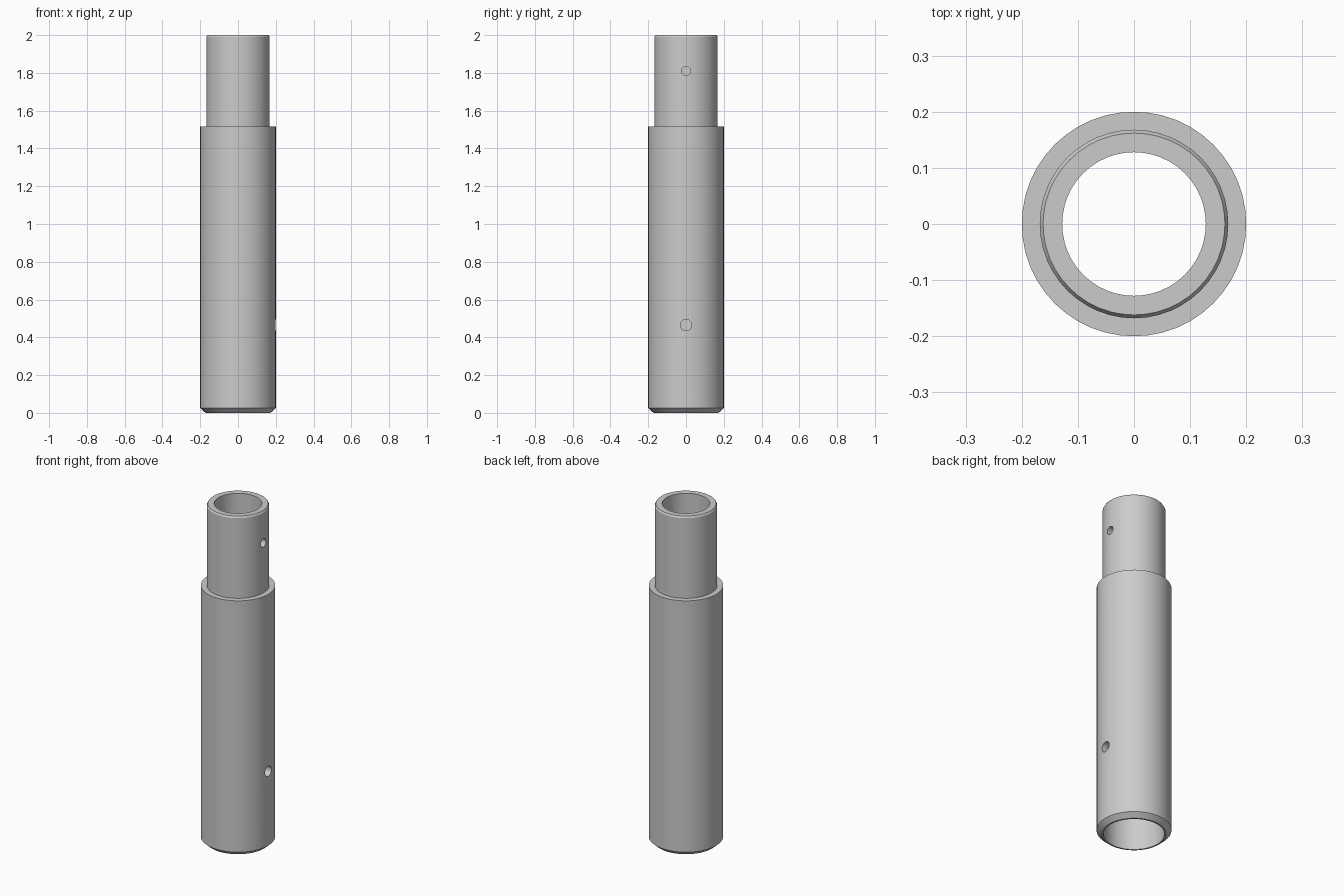
import bpy
import math

cube = bpy.data.objects.get("Cube")
if cube:
    bpy.data.objects.remove(cube, do_unlink=True)

SEGMENTS = 48

# Plain grey metal
metal = bpy.data.materials.new("grey_metal")
metal.use_nodes = True
grey = (0.6, 0.6, 0.6, 1)
metal.diffuse_color = grey
metal.node_tree.nodes["Principled BSDF"].inputs["Base Color"].default_value = grey


def lathe(name, profile):
    """Revolve a closed (radius, z) profile around z."""
    verts, faces = [], []
    n = len(profile)
    for i in range(SEGMENTS):
        a = math.tau * i / SEGMENTS
        verts += [(r * math.cos(a), r * math.sin(a), z) for r, z in profile]
        k = (i + 1) % SEGMENTS
        for j in range(n):
            m = (j + 1) % n
            faces.append((i * n + j, k * n + j, k * n + m, i * n + m))
    mesh = bpy.data.meshes.new(name)
    mesh.from_pydata(verts, [], faces)
    mesh.materials.append(metal)
    obj = bpy.data.objects.new(name, mesh)
    bpy.context.collection.objects.link(obj)
    return obj


def drill(obj, z, radius):
    """Cut a pin hole through the +x wall only."""
    bpy.ops.mesh.primitive_cylinder_add(vertices=24, radius=radius, depth=0.3,
                                        location=(0.2, 0, z), rotation=(0, math.pi / 2, 0))
    cutter = bpy.context.object
    cutter.data.materials.append(metal)
    cutter.hide_render = True
    mod = obj.modifiers.new("pin_hole", "BOOLEAN")
    mod.operation = "DIFFERENCE"
    mod.solver = "EXACT"
    mod.object = cutter
    bpy.context.view_layer.objects.active = obj
    bpy.ops.object.modifier_apply(modifier=mod.name)
    bpy.data.objects.remove(cutter, do_unlink=True)


# Tube: chamfered foot, shoulder, spigot, bore and wide lower socket
tube = lathe("stepped_tube", [
    (0.172, 0), (0.2, 0.025), (0.2, 1.515), (0.168, 1.515), (0.168, 1.99),
    (0.162, 2), (0.128, 2), (0.128, 1.03), (0.163, 1.03), (0.163, 0)])

# Pin holes in the spigot and the body
drill(tube, 1.81, 0.024)
drill(tube, 0.465, 0.03)

bpy.ops.object.select_all(action="DESELECT")
tube.select_set(True)
bpy.context.view_layer.objects.active = tube
bpy.ops.object.shade_smooth_by_angle(angle=math.radians(30))
